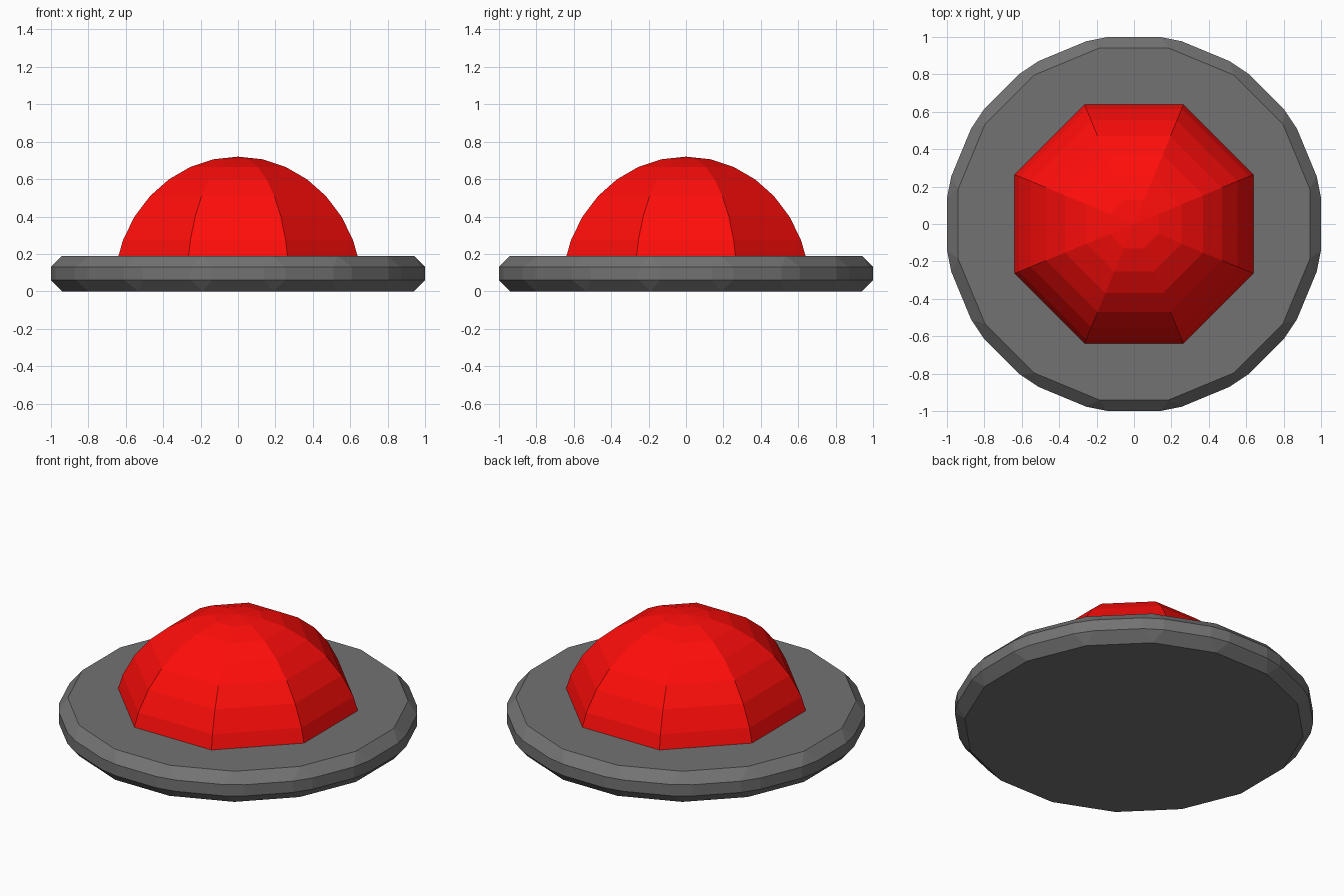
import bpy, bmesh
from math import pi
from mathutils import Matrix

if "Cube" in bpy.data.objects:
    bpy.data.objects.remove(bpy.data.objects["Cube"])


def finish(name, bm, color):
    bmesh.ops.recalc_face_normals(bm, faces=bm.faces[:])
    mesh = bpy.data.meshes.new(name)
    bm.to_mesh(mesh)
    bm.free()
    obj = bpy.data.objects.new(name, mesh)
    bpy.context.collection.objects.link(obj)
    mat = bpy.data.materials.new(name + "_colour")
    mat.diffuse_color = color
    mat.use_nodes = True
    mat.node_tree.nodes["Principled BSDF"].inputs["Base Color"].default_value = mat.diffuse_color
    mesh.materials.append(mat)
    return obj


# Base plate: dark grey 16-sided disc with every edge chamfered
H, SIDES = 0.19, 16
bm = bmesh.new()
bmesh.ops.create_cone(bm, cap_ends=True, segments=SIDES, radius1=1.0196,
                      radius2=1.0196, depth=H,
                      matrix=Matrix.Translation((0, 0, H / 2)) @ Matrix.Rotation(pi / SIDES, 4, 'Z'))
base = finish("base_plate", bm, (0.17, 0.17, 0.17, 1))
bevel = base.modifiers.new("chamfer", 'BEVEL')
bevel.width = 0.06
bevel.segments = 1
bevel.limit_method = 'NONE'

# Dome: upper part of a red 8-sided sphere, lower rim sunk into the plate
bm = bmesh.new()
bmesh.ops.create_uvsphere(bm, u_segments=8, v_segments=16, radius=0.72,
                          matrix=Matrix.Rotation(pi / 8, 4, 'Z'))
bmesh.ops.delete(bm, geom=[v for v in bm.verts if v.co.z < 0.1], context='VERTS')
dome = finish("button_dome", bm, (1.0, 0.004, 0.003, 1))
# The open shell must face outwards
if dome.data.polygons[0].normal.dot(dome.data.polygons[0].center) < 0:
    dome.data.flip_normals()
